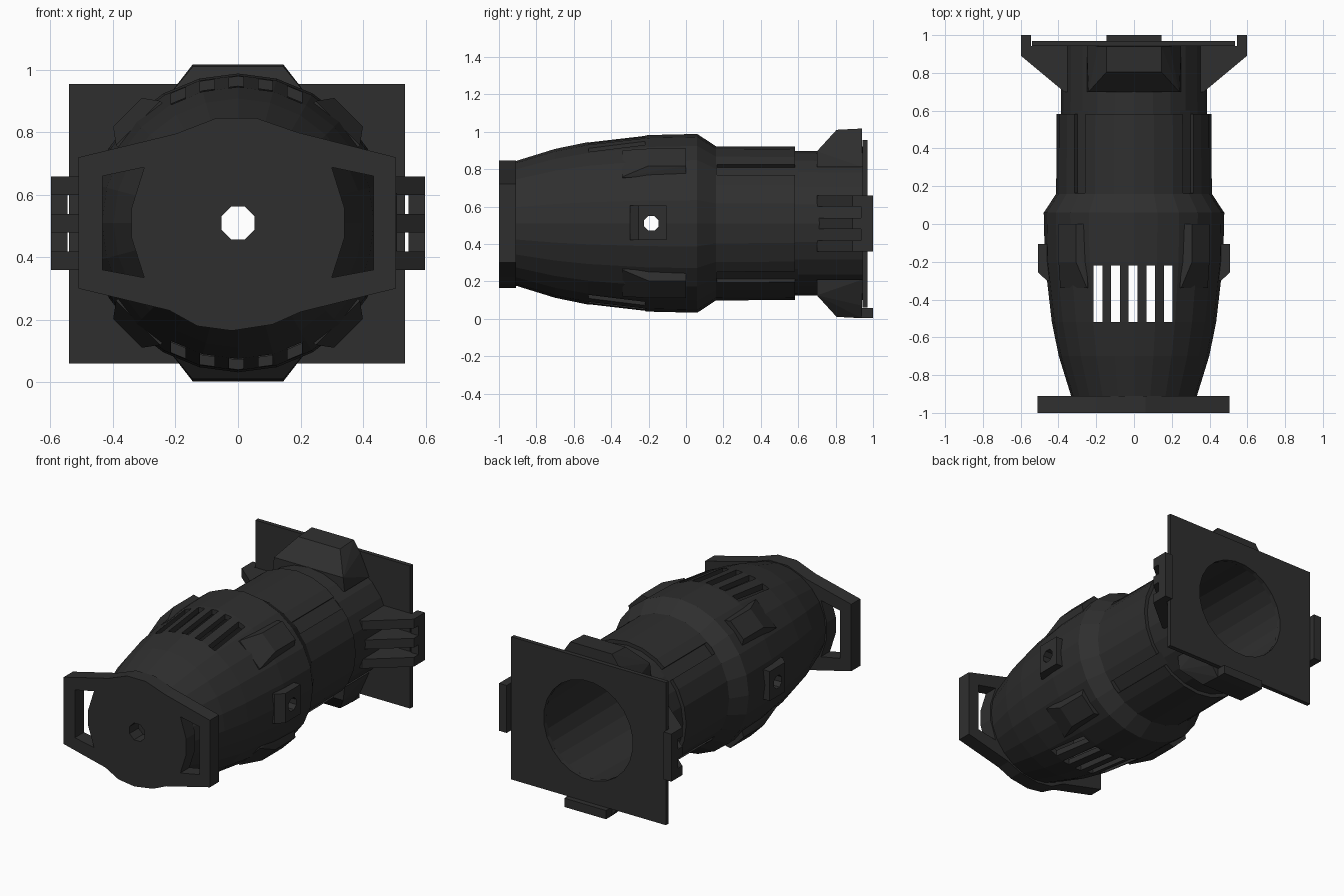
import bpy, bmesh, math
from mathutils import Vector, Matrix

if "Cube" in bpy.data.objects:
    bpy.data.objects.remove(bpy.data.objects["Cube"])

CZ = 0.51   # height of the barrel axis
SIDES = 24

black = bpy.data.materials.new("matt black")
black.diffuse_color = (0.028, 0.028, 0.028, 1)
black.use_nodes = True
black.node_tree.nodes["Principled BSDF"].inputs["Base Color"].default_value = black.diffuse_color


def finish(name, bm):
    bmesh.ops.recalc_face_normals(bm, faces=bm.faces)
    me = bpy.data.meshes.new(name)
    bm.to_mesh(me)
    bm.free()
    me.materials.append(black)
    ob = bpy.data.objects.new(name, me)
    bpy.context.collection.objects.link(ob)
    return ob


def hull(name, pts):
    bm = bmesh.new()
    for p in pts:
        bm.verts.new(p)
    res = bmesh.ops.convex_hull(bm, input=bm.verts)
    junk = [v for v in res["geom_interior"] if isinstance(v, bmesh.types.BMVert)]
    bmesh.ops.delete(bm, geom=junk, context='VERTS')
    bmesh.ops.dissolve_limit(bm, angle_limit=0.01, verts=bm.verts, edges=bm.edges)
    return finish(name, bm)


def box(name, x, y, z):
    return hull(name, [(a, b, c) for a in x for b in y for c in z])


def plate(name, outline, y0, y1):
    """Outline in x, z pushed from y0 to y1."""
    bm = bmesh.new()
    f = bm.faces.new([bm.verts.new((x, y0, z)) for x, z in outline])
    new = bmesh.ops.extrude_face_region(bm, geom=[f])["geom"]
    bmesh.ops.translate(bm, vec=(0, y1 - y0, 0),
                        verts=[v for v in new if isinstance(v, bmesh.types.BMVert)])
    return finish(name, bm)


def disc(r, n, cx=0.0):
    return [(cx + r * math.cos(2 * math.pi * (i + .5) / n),
             CZ + r * math.sin(2 * math.pi * (i + .5) / n)) for i in range(n)]


def lathe(name, profile):
    """Closed (y, radius) loop spun round the barrel axis."""
    bm = bmesh.new()
    rings = []
    for i in range(SIDES):
        a = 2 * math.pi * i / SIDES
        rings.append([bm.verts.new((r * math.cos(a), y, CZ + r * math.sin(a)))
                      for y, r in profile])
    n = len(profile)
    for i in range(SIDES):
        p, q = rings[i], rings[(i + 1) % SIDES]
        for j in range(n):
            k = (j + 1) % n
            bm.faces.new((p[j], p[k], q[k], q[j]))
    return finish(name, bm)


def cut(ob, cutter, keep=False):
    m = ob.modifiers.new("cut", 'BOOLEAN')
    m.operation, m.solver, m.object = 'DIFFERENCE', 'EXACT', cutter
    bpy.context.view_layer.objects.active = ob
    bpy.ops.object.modifier_apply(modifier=m.name)
    if not keep:
        bpy.data.objects.remove(cutter)


# Hollow barrel: lamp housing, collar and lens tube
outer = [(-0.92, .33), (-0.7, .398), (-0.52, .435), (-0.2, .472), (0.06, .478),
         (0.16, .412), (0.583, .41), (0.583, .387), (0.95, .385)]
inner = [(0.95, .312), (0.2, .33), (0.05, .44), (-0.2, .44), (-0.52, .40),
         (-0.7, .36), (-0.92, .30)]
barrel = lathe("barrel", outer + inner)

# Vent slots through top and bottom
for i in range(5):
    x = -0.005 + 0.093 * (i - 2)
    cut(barrel, box("slot_cutter", (x - .023, x + .023), (-.52, -.22), (-.2, 1.2)))

# Long diagonal grooves in the collar
for k in range(4):
    c = box("groove_cutter", (-.04, .04), (.165, .60), (.382, .5))
    c.data.transform(Matrix.Translation((0, 0, CZ)) @
                     Matrix.Rotation(math.radians(45 + 90 * k), 4, 'Y'))
    cut(barrel, c)

# Pivot blocks on both sides, drilled through
drill = plate("pivot_drill", disc(.042, 8), -0.8, 0.8)
drill.data.transform(Matrix.Translation((0, -.185, 0)) @ Matrix.Rotation(math.pi / 2, 4, 'Z'))
drill.hide_render = True
cut(barrel, drill, keep=True)
for s, side in ((1, "right"), (-1, "left")):
    pts = []
    for z in (.42, .605):
        pts += [(s * .43, -.30, z), (s * .462, -.30, z), (s * .508, -.255, z),
                (s * .508, -.105, z), (s * .43, -.105, z)]
    b = hull(side + "_pivot_block", pts)
    cut(b, drill, keep=True)
bpy.data.objects.remove(drill)

# Four wedge pads on the diagonals of the housing
for k in range(4):
    pts = [(t * w, y, r) for t in (-1, 1) for w, y, r in
           ((.10, -.34, .42), (.10, -.34, .452), (.065, -.20, .50),
            (.065, 0, .50), (.10, 0, .445), (.10, 0, .42))]
    pad = hull("wedge_pad", pts)
    pad.data.transform(Matrix.Translation((0, 0, CZ)) @
                       Matrix.Rotation(math.radians(45 + 90 * k), 4, 'Y'))

# End plate with two hand grips and a centre hole
top = [(-.51, .72), (-.2, .795), (-.07, .845), (.06, .845), (.19, .80), (.505, .72)]
low = [(.505, .30), (.2, .225), (.11, .185), (-.02, .165), (-.13, .18), (-.22, .23), (-.51, .30)]
end_plate = plate("end_plate", top + low, -1.0, -0.91)
cut(end_plate, plate("centre_cutter", disc(.057, 8), -1.2, -.8))
for s in (1, -1):
    grip = [(s * x, z) for x, z in ((.433, .66), (.30, .688), (.34, .56),
                                    (.34, .46), (.30, .335), (.433, .36))]
    cut(end_plate, plate("grip_cutter", grip, -1.2, -.8))

# Square frame plate with the lens opening
frame = plate("frame_plate", [(-.54, .06), (.535, .06), (.535, .955), (-.54, .955)], .943, .97)
cut(frame, plate("lens_cutter", disc(.31, SIDES), .8, 1.2))

# Raised frame holders above and below the lens tube, clear of the bore
bore = plate("bore_cutter", disc(.33, SIDES), .5, 1.2)
for s, name in ((1, "top_holder"), (-1, "bottom_holder")):
    pts = []
    for x in (-1, 1):
        pts += [(x * .25, .70, CZ + s * .30), (x * .24, .70, CZ + s * .385),
                (x * .145, .805, CZ + s * .50), (x * .145, .94, CZ + s * .507),
                (x * .19, .94, CZ + s * .44), (x * .25, .945, CZ + s * .30)]
    cut(hull(name, pts), bore, keep=True)
bpy.data.objects.remove(bore)
box("bottom_lip_base", (-.145, .145), (.93, 1.0), (.003, .058))

# Ribbed frame holders at the sides
for s, side in ((1, "right"), (-1, "left")):
    for z in (.36, .48, .60):
        hull(side + "_rib", [(s * x, y, h) for h in (z, z + .058) for x, y in
                             ((.345, .70), (.37, .70), (.598, .89), (.598, .943), (.345, .943))])
    box(side + "_clip", (s * .545, s * .598), (.935, 1.0), (.36, .658))
